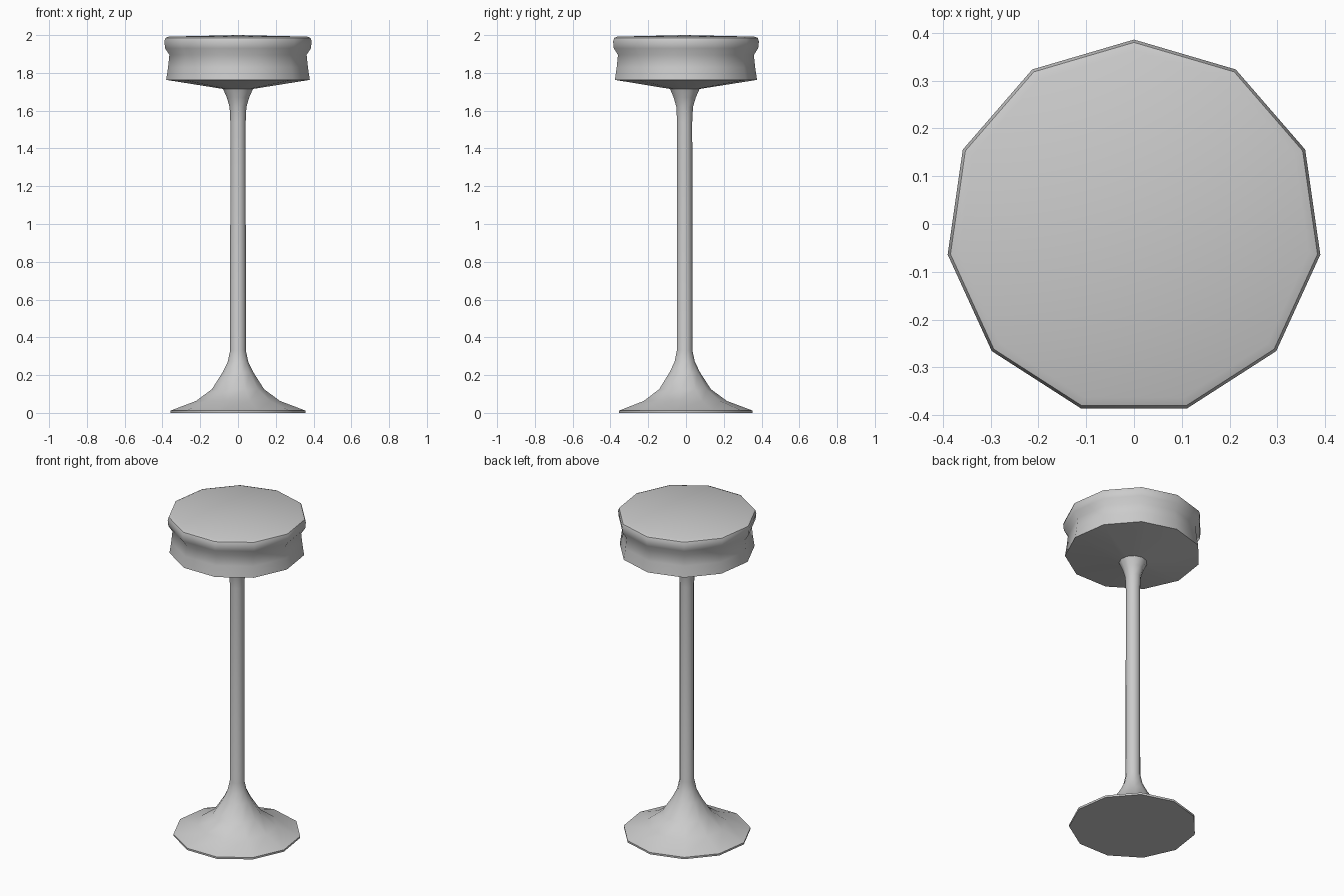
import bpy, bmesh
from math import sin, cos, pi, radians

if "Cube" in bpy.data.objects:
    bpy.data.objects.remove(bpy.data.objects["Cube"])

SIDES = 11
AXIS_Y = -0.008   # the odd side count puts the axis slightly off the bounding box centre


def lathe(name, profile, angle):
    """Revolve (radius, z) points; radius 0 makes a single pole vertex."""
    bm = bmesh.new()
    rings = []
    for r, z in profile:
        n = SIDES if r > 0 else 1
        rings.append([bm.verts.new((r * cos(pi / 2 + 2 * pi * i / SIDES),
                                    AXIS_Y + r * sin(pi / 2 + 2 * pi * i / SIDES) if n > 1 else AXIS_Y, z))
                      for i in range(n)])
    for a, b in zip(rings, rings[1:]):
        for i in range(SIDES):
            j = (i + 1) % SIDES
            if len(a) == 1:
                bm.faces.new((a[0], b[j], b[i]))
            elif len(b) == 1:
                bm.faces.new((a[i], a[j], b[0]))
            else:
                bm.faces.new((a[i], a[j], b[j], b[i]))
    bmesh.ops.recalc_face_normals(bm, faces=bm.faces)
    mesh = bpy.data.meshes.new(name)
    bm.to_mesh(mesh)
    bm.free()
    obj = bpy.data.objects.new(name, mesh)
    bpy.context.collection.objects.link(obj)
    bpy.ops.object.select_all(action='DESELECT')
    obj.select_set(True)
    bpy.context.view_layer.objects.active = obj
    bpy.ops.object.shade_smooth_by_angle(angle=radians(angle))
    return obj


# Pedestal: flat foot, flared base, slim stem and small collar under the seat
lathe("pedestal", [
    (0, 0), (0.360, 0), (0.361, 0.012), (0.225, 0.063), (0.140, 0.125),
    (0.082, 0.215), (0.055, 0.27), (0.042, 0.33), (0.041, 1.54),
    (0.045, 1.62), (0.060, 1.67), (0.080, 1.715)], 50)

# Seat: shallow conical underside, pinched side wall, padded cushion on top
lathe("seat", [
    (0.080, 1.715), (0.384, 1.763), (0.374, 1.83), (0.367, 1.895),
    (0.390, 1.93), (0.394, 1.967), (0.388, 1.985), (0.370, 1.992),
    (0, 2.0)], 50)
